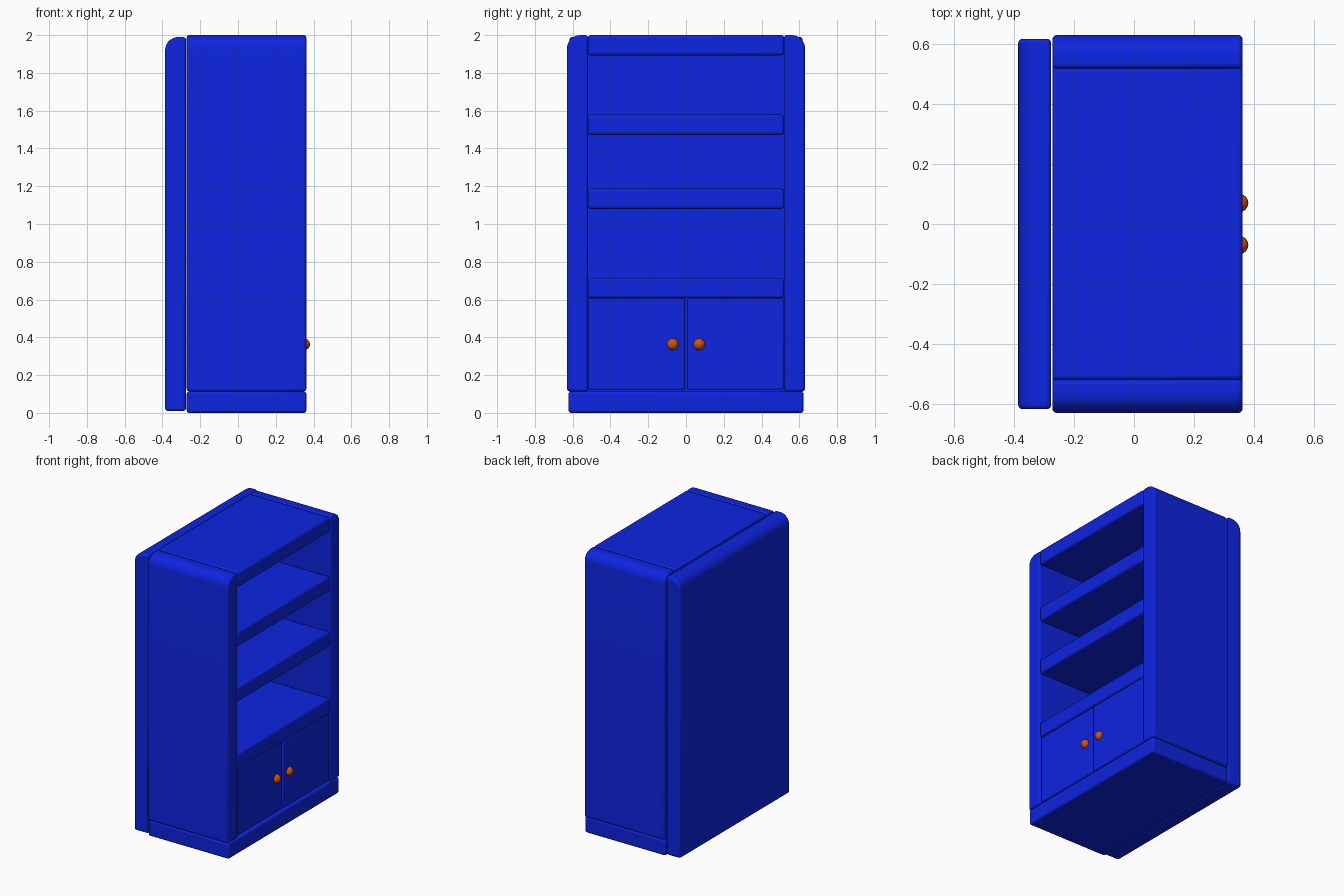
import bpy, bmesh, math
from mathutils import Vector

if "Cube" in bpy.data.objects:
    bpy.data.objects.remove(bpy.data.objects["Cube"])


def material(name, rgb):
    m = bpy.data.materials.new(name)
    m.diffuse_color = (*rgb, 1)
    m.use_nodes = True
    m.node_tree.nodes["Principled BSDF"].inputs["Base Color"].default_value = m.diffuse_color
    return m


BLUE = material("blue paint", (0.004, 0.018, 0.75))
ORANGE = material("orange knob", (0.65, 0.085, 0.003))


def finish(ob, mat, bevel=0.0):
    """Give the part its colour, soft edges and smooth shading."""
    ob.data.materials.append(mat)
    if bevel:
        b = ob.modifiers.new("soft edges", 'BEVEL')
        b.width = bevel
        b.segments = 3
        b.limit_method = 'ANGLE'
        b.angle_limit = math.radians(40)
    bpy.ops.object.select_all(action='DESELECT')
    ob.select_set(True)
    bpy.context.view_layer.objects.active = ob
    bpy.ops.object.shade_smooth_by_angle(angle=math.radians(40))


def prism(name, profile, extrude, bevel=0.014):
    """Extrude a closed profile of 3D points along a vector."""
    bm = bmesh.new()
    face = bm.faces.new([bm.verts.new(p) for p in profile])
    res = bmesh.ops.extrude_face_region(bm, geom=[face], use_keep_orig=True)
    verts = [g for g in res["geom"] if isinstance(g, bmesh.types.BMVert)]
    bmesh.ops.translate(bm, verts=verts, vec=Vector(extrude))
    bmesh.ops.recalc_face_normals(bm, faces=bm.faces)
    me = bpy.data.meshes.new(name)
    bm.to_mesh(me)
    bm.free()
    ob = bpy.data.objects.new(name, me)
    bpy.context.collection.objects.link(ob)
    finish(ob, BLUE, bevel)
    return ob


def box(name, x0, x1, y0, y1, z0, z1, bevel=0.014):
    profile = [(x0, y0, z0), (x1, y0, z0), (x1, y1, z0), (x0, y1, z0)]
    return prism(name, profile, (0, 0, z1 - z0), bevel)


def rounded_slab(inner, outer, z0, z1, r, steps=8):
    """Upright slab outline with its outer top corner rounded."""
    s = 1 if outer > inner else -1
    pts = [(inner, z0), (outer, z0)]
    for i in range(steps + 1):
        a = math.pi / 2 * i / steps
        pts.append((outer - s * r * (1 - math.cos(a)), z1 - r * (1 - math.sin(a))))
    return pts + [(inner, z1)]


BACK, FRONT = -0.272, 0.362

# back panel, rounded along its rear top edge
prism("back_panel", [(x, -0.617, z) for x, z in
                     rounded_slab(-0.276, -0.386, 0.01, 1.99, 0.07)], (0, 1.234, 0))

# plinth
box("base", BACK, FRONT, -0.622, 0.622, 0.0, 0.114)

# sides, rounded along their outer top edges
for label, s in (("left", -1), ("right", 1)):
    prism(label + "_side", [(BACK, y, z) for y, z in
                            rounded_slab(s * 0.519, s * 0.63, 0.114, 2.0, 0.07)],
          (FRONT - BACK, 0, 0))

# top board and shelves
for name, z in (("top_board", 1.893), ("upper_shelf", 1.472),
                ("middle_shelf", 1.08), ("cabinet_top", 0.607)):
    box(name, BACK, FRONT, -0.519, 0.519, z, z + 0.107)

# cabinet doors with round knobs
for label, s in (("left", -1), ("right", 1)):
    y0, y1 = sorted((s * 0.006, s * 0.517))
    box(label + "_door", 0.25, 0.352, y0, y1, 0.124, 0.607, 0.008)
    bpy.ops.mesh.primitive_uv_sphere_add(segments=24, ring_count=14, radius=0.031,
                                         location=(0.35, s * 0.07, 0.363))
    knob = bpy.context.object
    knob.name = label + "_knob"
    finish(knob, ORANGE)
